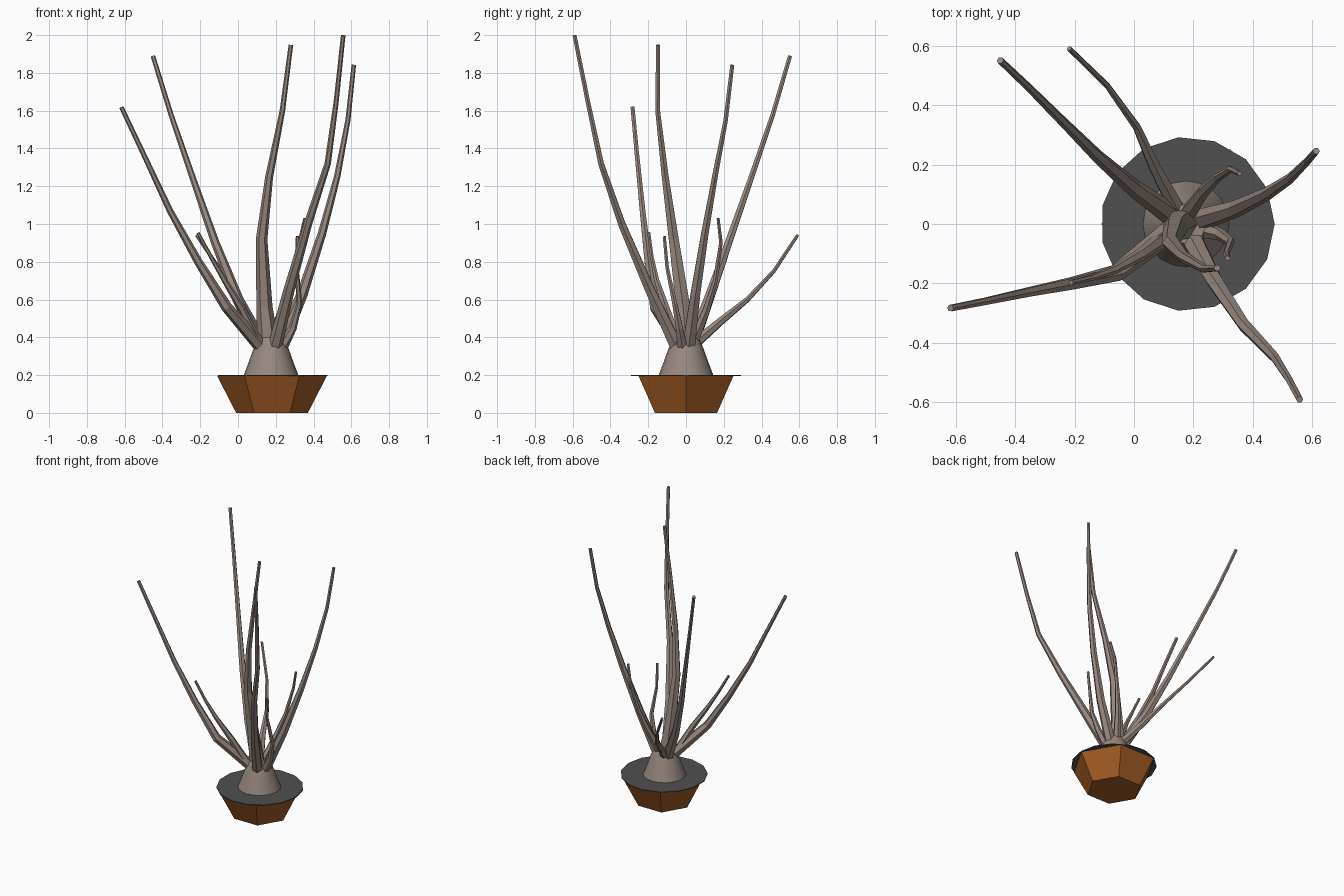
import bpy, bmesh, math
from mathutils import Vector

cube = bpy.data.objects.get("Cube")
if cube:
    bpy.data.objects.remove(cube, do_unlink=True)


def material(name, rgb):
    m = bpy.data.materials.new(name)
    m.use_nodes = True
    m.diffuse_color = (*rgb, 1)
    m.node_tree.nodes["Principled BSDF"].inputs["Base Color"].default_value = (*rgb, 1)
    return m


bark = material("grey_brown_bark", (0.31, 0.245, 0.21))
clay = material("orange_clay", (0.36, 0.105, 0.018))
earth = material("dark_grey_soil", (0.08, 0.08, 0.08))


def loft(name, rings, mat, smooth=False):
    """Skin a list of rings (lists of points) and cap both ends."""
    bm = bmesh.new()
    loops = [[bm.verts.new(p) for p in ring] for ring in rings]
    n = len(loops[0])
    for a, b in zip(loops, loops[1:]):
        for i in range(n):
            j = (i + 1) % n
            bm.faces.new((a[i], a[j], b[j], b[i]))
    bm.faces.new(loops[0][::-1])
    bm.faces.new(loops[-1])
    bmesh.ops.recalc_face_normals(bm, faces=bm.faces)
    mesh = bpy.data.meshes.new(name)
    bm.to_mesh(mesh)
    bm.free()
    mesh.materials.append(mat)
    ob = bpy.data.objects.new(name, mesh)
    bpy.context.collection.objects.link(ob)
    if smooth:
        bpy.ops.object.select_all(action='DESELECT')
        ob.select_set(True)
        bpy.context.view_layer.objects.active = ob
        bpy.ops.object.shade_smooth_by_angle(angle=math.radians(35))
    return ob


def turned(name, profile, sides, mat, centre_x=0.18, smooth=False):
    """Vertical solid from (radius, height) pairs."""
    angles = [math.tau * i / sides for i in range(sides)]
    rings = [[(centre_x + r * math.cos(a), r * math.sin(a), z) for a in angles]
             for r, z in profile]
    return loft(name, rings, mat, smooth)


def branch(name, path, r0, r1, sides=6):
    """Tapered tube along a path, flared at its root."""
    pts = [Vector(p) for p in path]
    last = len(pts) - 1
    rings = []
    for k, p in enumerate(pts):
        d = (pts[min(k + 1, last)] - pts[max(k - 1, 0)]).normalized()
        turn = Vector((0, 0, 1)).rotation_difference(d)
        r = r1 + (r0 - r1) * (1 - k / last) ** 1.8
        rings.append([p + turn @ Vector((r * math.cos(a), r * math.sin(a), 0))
                      for a in (math.tau * i / sides for i in range(sides))])
    return loft(name, rings, bark)


# Hexagonal pot, soil disc and tapering trunk
turned("pot", [(0.19, 0), (0.29, 0.195)], 6, clay)
turned("soil", [(0.293, 0.195), (0.293, 0.2)], 15, earth)
turned("trunk", [(0.145, 0.199), (0.118, 0.27), (0.093, 0.34), (0.066, 0.40)], 20, bark,
       0.175, smooth=True)

# Tall branches
tall = {
    "centre": [(0.16, 0, 0.36), (0.14, -0.015, 0.56), (0.125, -0.065, 0.92),
               (0.165, -0.11, 1.25), (0.235, -0.15, 1.6), (0.28, -0.148, 1.948)],
    "front_left": [(0.195, -0.05, 0.35), (0.27, -0.19, 0.65), (0.37, -0.34, 1.0),
                   (0.475, -0.45, 1.32), (0.52, -0.52, 1.65), (0.557, -0.59, 1.998)],
    "back_right": [(0.12, 0.035, 0.37), (0.0, 0.12, 0.6), (-0.12, 0.225, 0.9),
                   (-0.235, 0.34, 1.23), (-0.355, 0.46, 1.58), (-0.45, 0.55, 1.888)],
    "back_left": [(0.225, 0.015, 0.36), (0.34, 0.05, 0.63), (0.445, 0.1, 0.95),
                  (0.525, 0.153, 1.25), (0.582, 0.21, 1.55), (0.613, 0.245, 1.842)],
    "front_right": [(0.115, -0.03, 0.36), (-0.06, -0.165, 0.56), (-0.21, -0.2, 0.8),
                    (-0.36, -0.23, 1.07), (-0.5, -0.26, 1.37), (-0.617, -0.283, 1.618)],
}
for name, path in tall.items():
    branch("tall_branch_" + name, path, 0.058 if name == "centre" else 0.038, 0.012)

# Short branches
short = {
    "back": [(0.145, 0.05, 0.37), (0.07, 0.19, 0.49), (0.01, 0.325, 0.6),
             (-0.09, 0.465, 0.75), (-0.218, 0.59, 0.94)],
    "back_left": [(0.185, 0.04, 0.38), (0.235, 0.11, 0.55), (0.28, 0.155, 0.7),
                  (0.325, 0.185, 0.9), (0.355, 0.17, 1.03)],
    "left": [(0.235, -0.02, 0.35), (0.29, -0.035, 0.45), (0.325, -0.06, 0.58),
             (0.31, -0.1, 0.77), (0.315, -0.115, 0.935)],
    "front_right": [(0.11, -0.04, 0.36), (0.02, -0.105, 0.55), (-0.07, -0.155, 0.7),
                    (-0.14, -0.18, 0.82), (-0.212, -0.197, 0.953)],
}
for name, path in short.items():
    branch("short_branch_" + name, path, 0.03, 0.009)
